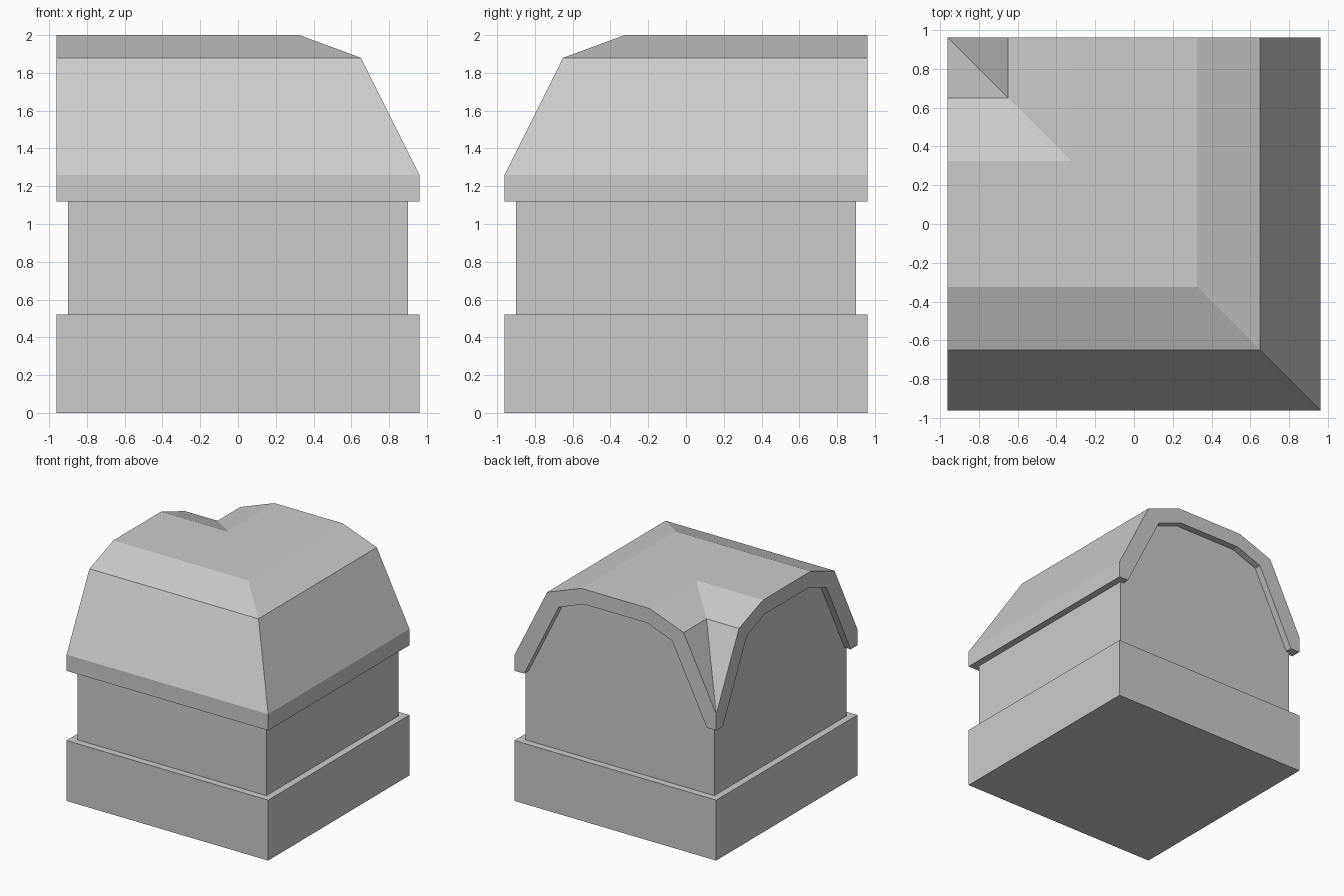
import bpy, bmesh

if "Cube" in bpy.data.objects:
    bpy.data.objects.remove(bpy.data.objects["Cube"])

E = 0.96   # outer half width
W = 0.90   # wall half width
LIP = 1.12  # eaves height


def finish(bm, name):
    bmesh.ops.remove_doubles(bm, verts=bm.verts, dist=1e-4)
    bmesh.ops.dissolve_degenerate(bm, edges=bm.edges, dist=1e-4)
    bmesh.ops.recalc_face_normals(bm, faces=bm.faces)
    mesh = bpy.data.meshes.new(name)
    bm.to_mesh(mesh)
    bm.free()
    ob = bpy.data.objects.new(name, mesh)
    bpy.context.collection.objects.link(ob)
    return ob


def face(bm, pts):
    # skip repeated points so the valley corner stays clean
    clean = []
    for p in pts:
        p = tuple(round(c, 5) for c in p)
        if p not in clean:
            clean.append(p)
    if len(clean) > 2:
        bm.faces.new([bm.verts.new(p) for p in clean])


def mirrored(half):
    return half + [(-d, z) for d, z in reversed(half)]


outer = mirrored([(-E, LIP), (-E, 1.26), (-0.65, 1.88), (-0.325, 2.0)])
inner = mirrored([(-0.87, LIP), (-0.54, 1.78), (-0.30, 1.87)])

# stone base
bm = bmesh.new()
bmesh.ops.create_cube(bm, size=1)
for v in bm.verts:
    v.co = (v.co.x * 2 * E, v.co.y * 2 * E, (v.co.z + 0.5) * 0.52)
finish(bm, "base")

# walls: plain front and right sides, gables on the left and back
bm = bmesh.new()
face(bm, [(-W, -W, 0.52), (W, -W, 0.52), (W, -W, LIP), (-W, -W, LIP)])
face(bm, [(W, -W, 0.52), (W, W, 0.52), (W, W, LIP), (W, -W, LIP)])
gable = [(-W, 0.52), (-W, LIP)] + inner + [(W, LIP), (W, 0.52)]
face(bm, [(-W, d, z) for d, z in gable])
face(bm, [(-d, W, z) for d, z in gable])
finish(bm, "walls")

# corner roof: gambrel shell swept round a mitred right angle
bm = bmesh.new()
loop = outer + inner[::-1]
rows = [
    [(-E, d, z) for d, z in loop],
    [(-d, d, z) for d, z in loop],
    [(-d, E, z) for d, z in loop],
]
n = len(loop)
for a, b in zip(rows, rows[1:]):
    for i in range(n):
        j = (i + 1) % n
        face(bm, [a[i], a[j], b[j], b[i]])

# end faces of the shell, split into strips between outer and inner profiles
pairs = list(zip(range(1, 7), range(n - 1, n - 7, -1)))
for row in (rows[0], rows[2]):
    face(bm, [row[0], row[1], row[n - 1]])
    face(bm, [row[7], row[6], row[8]])
    for (o1, i1), (o2, i2) in zip(pairs, pairs[1:]):
        face(bm, [row[o1], row[o2], row[i2], row[i1]])
finish(bm, "roof")
